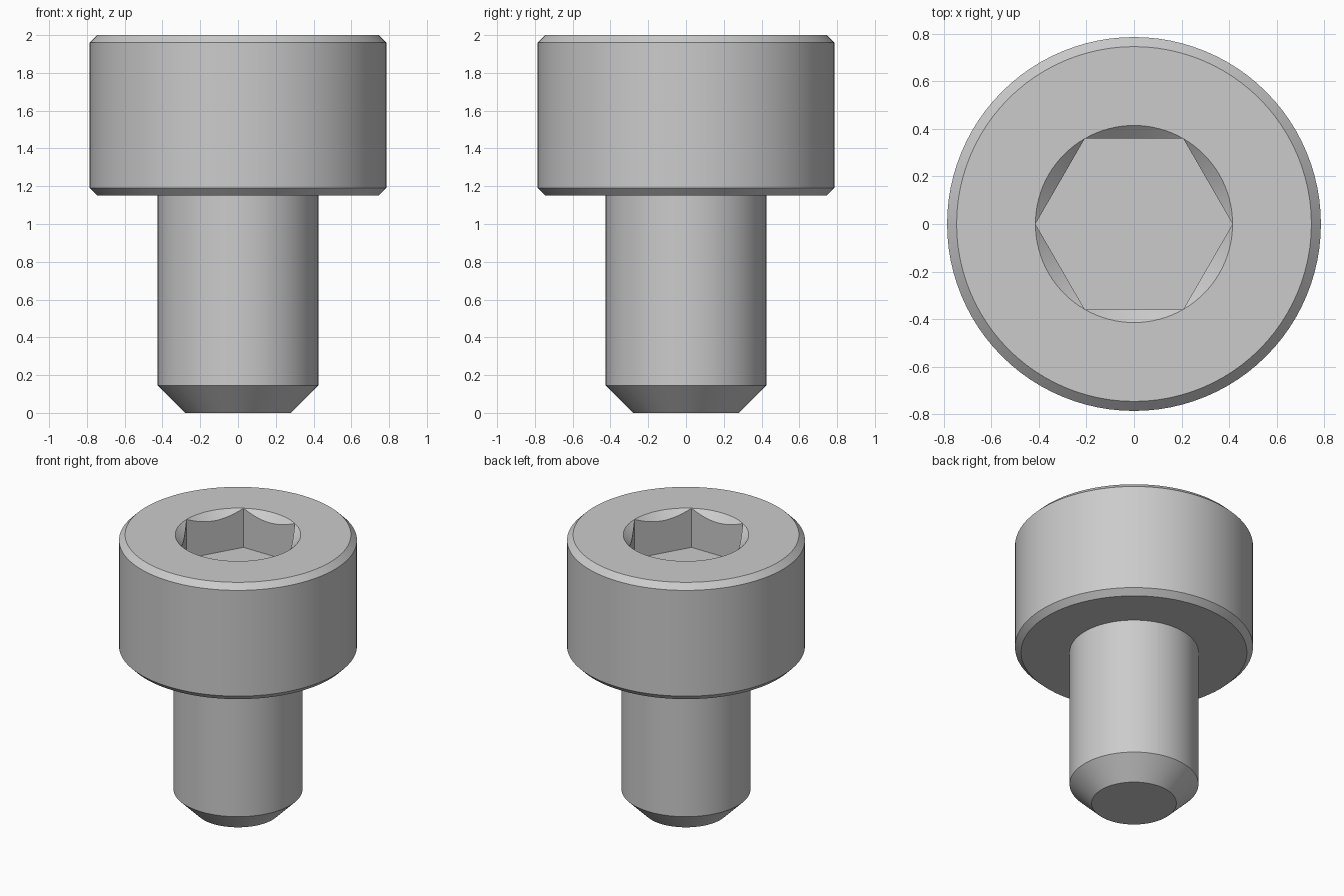
import bpy, bmesh, math

cube = bpy.data.objects.get("Cube")
if cube:
    bpy.data.objects.remove(cube, do_unlink=True)

SIDES = 96            # multiple of six, so the hex corners fall on vertices
TOP = 2.0
SOCKET_R = 0.414      # corner radius of the hex socket
SOCKET_FLOOR = 1.715

steel = bpy.data.materials.new("steel grey")
steel.use_nodes = True
colour = (0.6, 0.6, 0.6, 1)
steel.diffuse_color = colour
steel.node_tree.nodes["Principled BSDF"].inputs["Base Color"].default_value = colour


def hex_radius(angle):
    """Distance from the axis to the hex outline, corners on the x axis."""
    sector = math.pi / 3
    return SOCKET_R * math.cos(sector / 2) / math.cos(angle % sector - sector / 2)


def ring(bm, point):
    """Closed ring of vertices; point(angle) gives radius and height."""
    verts = []
    for i in range(SIDES):
        a = 2 * math.pi * i / SIDES
        r, z = point(a)
        verts.append(bm.verts.new((r * math.cos(a), r * math.sin(a), z)))
    return verts


def circle(r, z):
    return lambda a: (r, z)


# Outline from the tip up the shank, around the head and into the socket
outline = [
    circle(0.28, 0), circle(0.425, 0.145),             # tip chamfer
    circle(0.425, 1.15), circle(0.745, 1.15),          # shank, head underside
    circle(0.785, 1.19), circle(0.785, 1.96),          # head side
    circle(0.745, TOP), circle(SOCKET_R, TOP),         # head top
    lambda a: (hex_radius(a), TOP - 0.9 * (SOCKET_R - hex_radius(a))),  # countersink
    lambda a: (hex_radius(a), SOCKET_FLOOR),           # socket walls
]

bm = bmesh.new()
rings = [ring(bm, p) for p in outline]
for low, high in zip(rings, rings[1:]):
    for i in range(SIDES):
        j = (i + 1) % SIDES
        bm.faces.new((low[i], low[j], high[j], high[i]))
bm.faces.new(rings[0][::-1])   # tip
bm.faces.new(rings[-1])        # socket floor
bmesh.ops.remove_doubles(bm, verts=bm.verts, dist=1e-5)
bmesh.ops.recalc_face_normals(bm, faces=bm.faces)

mesh = bpy.data.meshes.new("socket_head_screw")
bm.to_mesh(mesh)
bm.free()
mesh.materials.append(steel)
screw = bpy.data.objects.new("socket_head_screw", mesh)
bpy.context.collection.objects.link(screw)

# Smooth round surfaces, crisp edges
bpy.ops.object.select_all(action='DESELECT')
screw.select_set(True)
bpy.context.view_layer.objects.active = screw
bpy.ops.object.shade_smooth_by_angle(angle=math.radians(25))
